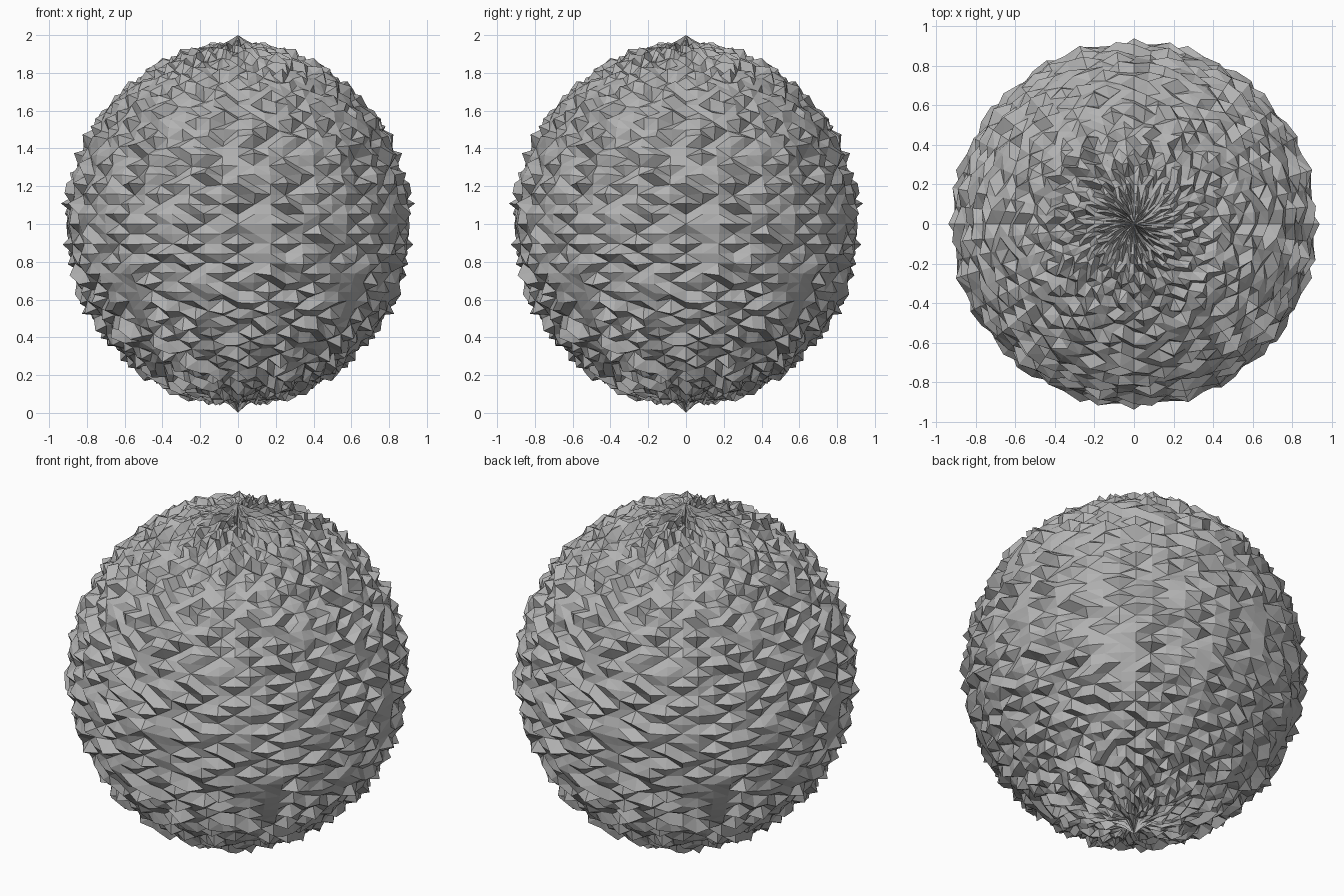
import bpy
import bmesh
import math
import random

default_cube = bpy.data.objects.get("Cube")
if default_cube:
    bpy.data.objects.remove(default_cube, do_unlink=True)

random.seed(7)
SEGMENTS, RINGS = 64, 56
QUARTER = SEGMENTS // 4
HORIZONTAL, VERTICAL = 0.905, 0.94
ROUGHNESS = 0.022

# One quarter of random roughness, repeated around the ball
rough = [[random.uniform(-ROUGHNESS, ROUGHNESS) for _ in range(QUARTER)]
         for _ in range(RINGS + 1)]


def bump(column, row):
    """Slanted rows of ridges broken up by random roughness."""
    slant = math.tau * 5 * column / QUARTER
    ridge = math.sin(slant + row * math.pi * 0.95)
    return ridge * ROUGHNESS + rough[row][column]


# Matte grey rock colour
grey = bpy.data.materials.new("stone_grey")
grey.use_nodes = True
colour = (0.45, 0.45, 0.45, 1.0)
grey.diffuse_color = colour
for node in grey.node_tree.nodes:
    if node.type == 'BSDF_PRINCIPLED':
        node.inputs["Base Color"].default_value = colour
        node.inputs["Roughness"].default_value = 0.8

# Ball with jagged facets and a small point at each pole
bm = bmesh.new()
bmesh.ops.create_uvsphere(bm, u_segments=SEGMENTS, v_segments=RINGS, radius=1)
for v in bm.verts:
    direction = v.co.normalized()
    row = round(math.acos(max(-1, min(1, direction.z))) / math.pi * RINGS)
    if row in (0, RINGS):
        v.co = (0, 0, 2 if row == 0 else 0)
        continue
    turn = math.atan2(direction.y, direction.x) / math.tau
    column = math.floor(turn * SEGMENTS + 0.25) % QUARTER
    push = bump(column, row)
    v.co.x = direction.x * (HORIZONTAL + push)
    v.co.y = direction.y * (HORIZONTAL + push)
    v.co.z = 1 + direction.z * (VERTICAL + push)

bmesh.ops.triangulate(bm, faces=bm.faces[:])
bmesh.ops.recalc_face_normals(bm, faces=bm.faces[:])
for face in bm.faces:
    face.smooth = False

mesh = bpy.data.meshes.new("jagged_ball")
bm.to_mesh(mesh)
bm.free()
mesh.materials.append(grey)
ball = bpy.data.objects.new("jagged_ball", mesh)
bpy.context.collection.objects.link(ball)
